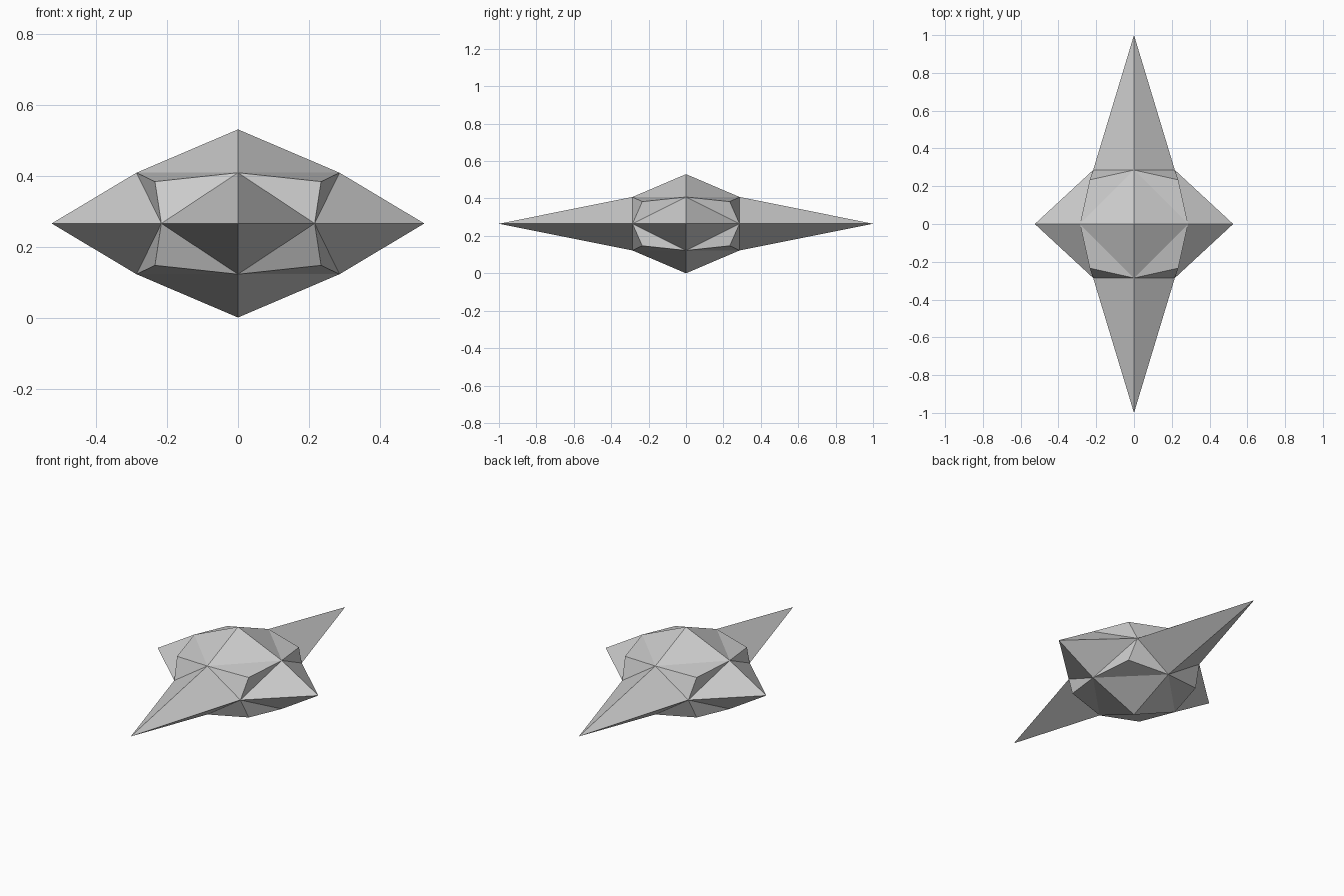
import bpy

if "Cube" in bpy.data.objects:
    bpy.data.objects.remove(bpy.data.objects["Cube"])

# One octant of the eight-fold symmetric star, around its centre
verts = {
    "x": (0.525, 0, 0), "y": (0, 1.0, 0), "z": (0, 0, 0.265),      # spike tips
    "xy": (0.216, 0.286, 0),                                       # spike bases
    "yz": (0, 0.286, 0.143),
    "xz": (0.286, 0, 0.143),
    "bump": (0.234, 0.234, 0.118),                                 # corner bump
}
names = list(verts)

# Spike facets first, then the three facets around the corner bump
facets = [("x", "xy", "xz"), ("y", "yz", "xy"), ("z", "xz", "yz"),
          ("xy", "yz", "bump"), ("yz", "xz", "bump"), ("xz", "xy", "bump")]
faces = [[names.index(n) for n in f] for f in facets]

mesh = bpy.data.meshes.new("spiked_star")
mesh.from_pydata(list(verts.values()), [], faces)
star = bpy.data.objects.new("spiked_star", mesh)
bpy.context.collection.objects.link(star)
star.location.z = 0.265

# Mirror the octant into the closed star
mirror = star.modifiers.new("mirror", 'MIRROR')
mirror.use_axis = (True, True, True)
mirror.use_mirror_merge = True
mirror.merge_threshold = 0.0005
